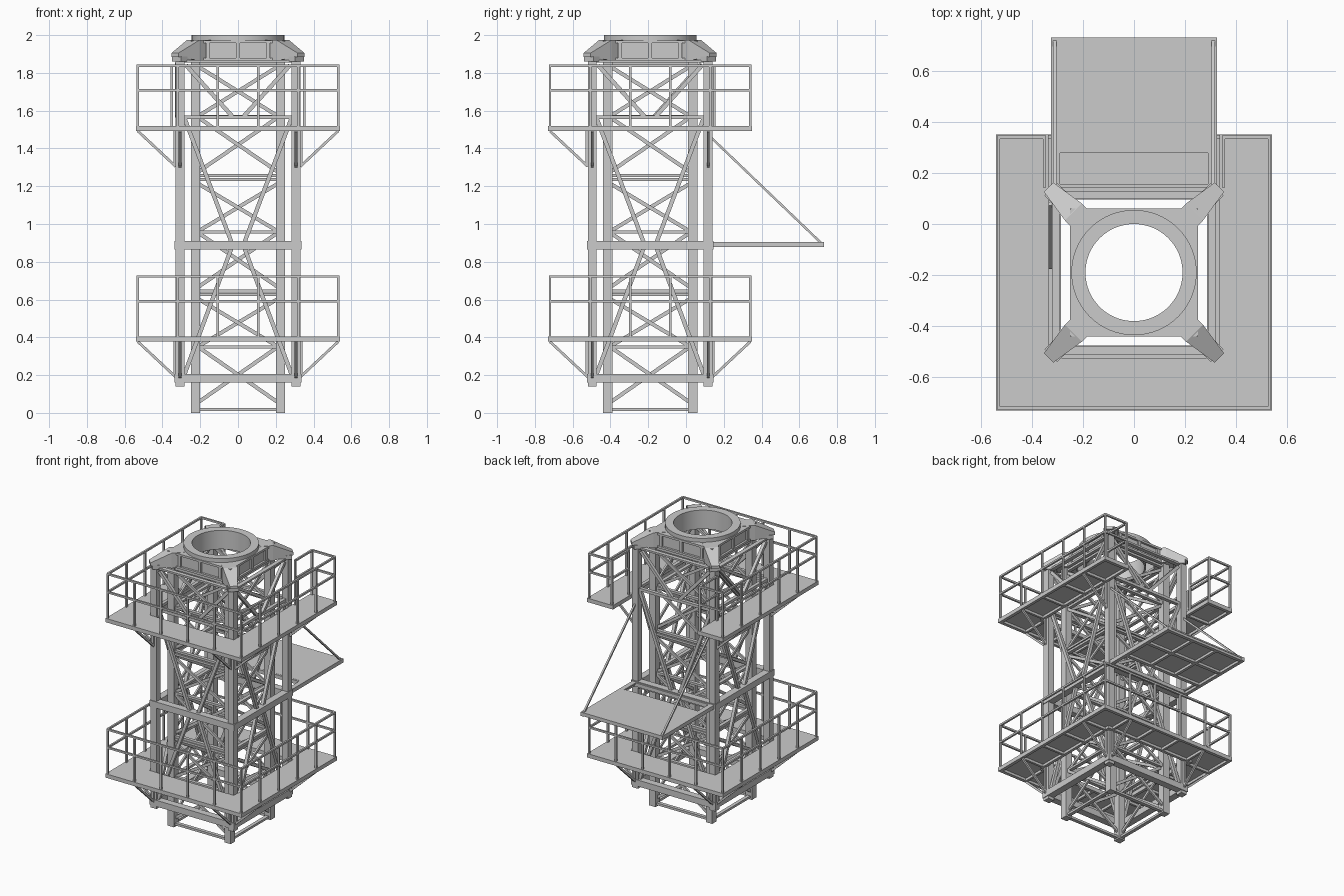
import bpy, bmesh, math
from mathutils import Vector, Matrix

if "Cube" in bpy.data.objects:
    bpy.data.objects.remove(bpy.data.objects["Cube"])

CY = -0.19                      # tower axis in y; all parts are built about it
ROT = [Matrix.Rotation(k * math.pi / 2, 4, 'Z') for k in range(4)]


class Part:
    """One named object collected from boxes, struts and prisms."""
    def __init__(self, name):
        self.name, self.bm = name, bmesh.new()

    def strut(self, p, q, w, h=None, m=None):
        p, q = Vector(p), Vector(q)
        d = q - p
        z = d.normalized()
        ref = Vector((0, 0, 1)) if abs(z.z) < 0.99 else Vector((0, 1, 0))
        x = ref.cross(z).normalized()
        y = z.cross(x)
        rot = Matrix((x, y, z)).transposed().to_4x4()
        t = Matrix.Translation((p + q) / 2) @ rot @ Matrix.Diagonal((w, h or w, d.length, 1))
        bmesh.ops.create_cube(self.bm, size=1, matrix=(m or Matrix()) @ t)

    def box(self, lo, hi, m=None):
        lo, hi = Vector(lo), Vector(hi)
        t = Matrix.Translation((lo + hi) / 2) @ Matrix.Diagonal((*(hi - lo), 1))
        bmesh.ops.create_cube(self.bm, size=1, matrix=(m or Matrix()) @ t)

    def loft(self, rings, closed=False):
        vs = [[self.bm.verts.new(c) for c in r] for r in rings]
        n, k = len(vs[0]), len(vs)
        for i in range(k if closed else k - 1):
            a, b = vs[i], vs[(i + 1) % k]
            for j in range(n):
                self.bm.faces.new((a[j], a[(j + 1) % n], b[(j + 1) % n], b[j]))
        if not closed:
            self.bm.faces.new(vs[0])
            self.bm.faces.new(vs[-1])

    def done(self, smooth=False):
        bmesh.ops.recalc_face_normals(self.bm, faces=self.bm.faces)
        me = bpy.data.meshes.new(self.name)
        self.bm.to_mesh(me)
        self.bm.free()
        ob = bpy.data.objects.new(self.name, me)
        ob.location.y = CY
        bpy.context.collection.objects.link(ob)
        if smooth:
            bpy.context.view_layer.objects.active = ob
            ob.select_set(True)
            bpy.ops.object.shade_smooth_by_angle(angle=math.radians(30))
            ob.select_set(False)


# Inner lattice mast: corner columns, horizontals and X bracing
mast, lacing = Part("mast_columns"), Part("mast_bracing")
for m in ROT:
    mast.box((-0.25, -0.25, 0), (-0.2, -0.2, 1.87), m)
    for z in (0.018, 0.35, 0.627, 0.646, 0.958, 1.235, 1.258, 1.57, 1.85):
        lacing.strut((-0.2, -0.225, z), (0.2, -0.225, z), 0.025, 0.016, m)
    for a, b in ((0.06, 0.345), (0.355, 0.6), (0.67, 0.95), (0.965, 1.21), (1.28, 1.56), (1.575, 1.83)):
        lacing.strut((-0.205, -0.22, a), (0.205, -0.22, b), 0.012, 0.02, m)
        lacing.strut((0.205, -0.232, a), (-0.205, -0.232, b), 0.012, 0.02, m)
mast.done()
lacing.done()

# Outer climbing cage: columns, collars and V bracing
cage, collars, braces = Part("cage_columns"), Part("cage_collars"), Part("cage_bracing")
for m in ROT:
    cage.box((-0.33, -0.33, 0.14), (-0.283, -0.283, 1.86), m)
    for z0, z1 in ((0.16, 0.205), (0.865, 0.91)):
        collars.box((-0.335, -0.335, z0), (0.285, -0.285, z1), m)
    collars.box((-0.32, -0.32, 1.855), (0.29, -0.29, 1.868), m)
    braces.strut((-0.29, -0.305, 1.565), (0.29, -0.305, 1.565), 0.025, 0.02, m)
    for s in (-1, 1):
        for x0, z0, x1, z1 in ((0.285, 0.2, 0.035, 0.87), (0.285, 1.565, 0.035, 0.905), (0.275, 1.84, 0.03, 1.57)):
            braces.strut((s * x0, -0.305, z0), (s * x1, -0.305, z1), 0.022, 0.022, m)
braces.strut((-0.325, 0.27, 1.85), (-0.325, 0.02, 1.57), 0.018)
for p in (cage, collars, braces):
    p.done()


def rail(part, p, q, z, n, m=None):
    """Guard rail with n bays standing on deck level z."""
    p, q = Vector((*p, 0)), Vector((*q, 0))
    for h in (0.195, 0.325):
        part.strut(p + Vector((0, 0, z + h - 0.008)), q + Vector((0, 0, z + h - 0.008)), 0.013, 0.013, m)
    for i in range(n + 1):
        c = p.lerp(q, i / n)
        part.strut(c + Vector((0, 0, z - 0.01)), c + Vector((0, 0, z + 0.32)), 0.013, 0.013, m)


# Two walkways: lower one is a full ring, upper one is open at the back
for name, z, full in (("lower", 0.405, True), ("upper", 1.52, False)):
    deck, frame = Part(name + "_deck"), Part(name + "_deck_frame")
    rails, props = Part(name + "_guard_rail"), Part(name + "_deck_props")
    o, i, zt, zb = 0.54, 0.335, z - 0.01, z - 0.028
    for s in (-1, 1):
        a, b = sorted((s * o, s * i))
        deck.box((a, -o, zt), (b, o, z))
        if s < 0 or full:
            deck.box((-i, a, zt), (i, b, z))
    for k, m in enumerate(ROT):             # k: front, right, back, left
        if k == 2 and not full:
            continue
        frame.box((-o, -o, zb), (o, -o + 0.02, z), m)
        frame.box((-i - 0.02 if k != 1 else -i, -i - 0.02, zb), (i, -i, zt), m)
        for j in range(6):
            x = -0.525 + j * 0.21
            frame.box((x - 0.008, -o, zb), (x + 0.008, -i, zt), m)
        rail(rails, (-0.53, -0.53), (0.53, -0.53), z, 5, m)
        for s in (-1, 1):
            props.strut((s * 0.307, -0.53, zb), (s * 0.307, -0.33, z - 0.215), 0.014, 0.014, m)
            props.box((s * 0.307 - 0.007, -0.342, z - 0.215), (s * 0.307 + 0.007, -0.328, zb), m)
    if not full:                            # arm ends of the open walkway
        for s in (-1, 1):
            a, b = sorted((s * o, s * i))
            frame.box((a, o - 0.02, zb), (b, o, z))
            a, b = sorted((s * i, s * (i + 0.02)))
            frame.box((a, -i, zb), (b, o, zt))
            rail(rails, (s * 0.53, 0.53), (s * 0.35, 0.53), z, 1)
            rail(rails, (s * 0.35, 0.53), (s * 0.35, 0.34), z, 1)
    for p in (deck, frame, rails, props):
        p.done()

# Loading platform at the back, with an opening next to the cage
plat, pframe, stays = Part("loading_platform"), Part("loading_platform_frame"), Part("platform_stays")
plat.box((-0.325, 0.48, 0.895), (0.325, 0.92, 0.905))
for s in (-1, 1):
    a, b = sorted((s * 0.325, s * 0.29))
    plat.box((a, 0.33, 0.895), (b, 0.48, 0.905))
    a, b = sorted((s * 0.325, s * 0.3))
    pframe.box((a, 0.32, 0.877), (b, 0.92, 0.904))
    stays.strut((s * 0.31, 0.31, 1.47), (s * 0.31, 0.905, 0.9), 0.012)
for y in (0.335, 0.48, 0.69, 0.905):
    pframe.box((-0.32, y - 0.012, 0.878), (0.32, y + 0.012, 0.904))
for x in (-0.1, 0.1):
    pframe.box((x - 0.01, 0.48, 0.878), (x + 0.01, 0.91, 0.896))
for p in (plat, pframe, stays):
    p.done()


def annulus(name, r, outer, z0, z1, n=64):
    """Ring with a round bore; outer(angle) gives its outer radius."""
    p = Part(name)
    rings = []
    for k in range(n):
        t = k * 2 * math.pi / n
        c, s, ro = math.cos(t), math.sin(t), outer(t)
        rings.append([(q * c, q * s, z) for q, z in ((r, z0), (ro, z0), (ro, z1), (r, z1))])
    p.loft(rings, closed=True)
    p.done(smooth=True)


# Head: slewing ring, bore tube, square box body and four corner arms
annulus("slewing_ring", 0.19, lambda t: 0.245, 1.968, 2.0)
annulus("bore_tube", 0.19, lambda t: 0.2, 1.865, 1.97)
annulus("head_top_plate", 0.192, lambda t: 0.25 / max(abs(math.cos(t)), abs(math.sin(t))), 1.957, 1.972)
head, arms = Part("head_body"), Part("head_corner_arms")
for m in ROT:
    head.box((-0.235, -0.235, 1.87), (0.215, -0.215, 1.96), m)
    head.box((-0.25, -0.25, 1.865), (0.2, -0.2, 1.88), m)
    for x in (-0.16, 0, 0.16):
        head.box((x - 0.01, -0.248, 1.875), (x + 0.01, -0.23, 1.96), m)
    d = m @ Matrix.Rotation(math.pi / 4, 4, 'Z')
    sections = ((0.25, 0.047, 1.865, 1.974), (0.335, 0.047, 1.865, 1.974), (0.472, 0.026, 1.885, 1.905))
    arms.loft([[d @ Vector(c) for c in ((r, -w, a), (r, w, a), (r, w, b), (r, -w, b))] for r, w, a, b in sections])
    arms.box((0.38, -0.035, 1.86), (0.46, 0.035, 1.888), d)
head.done()
arms.done()
